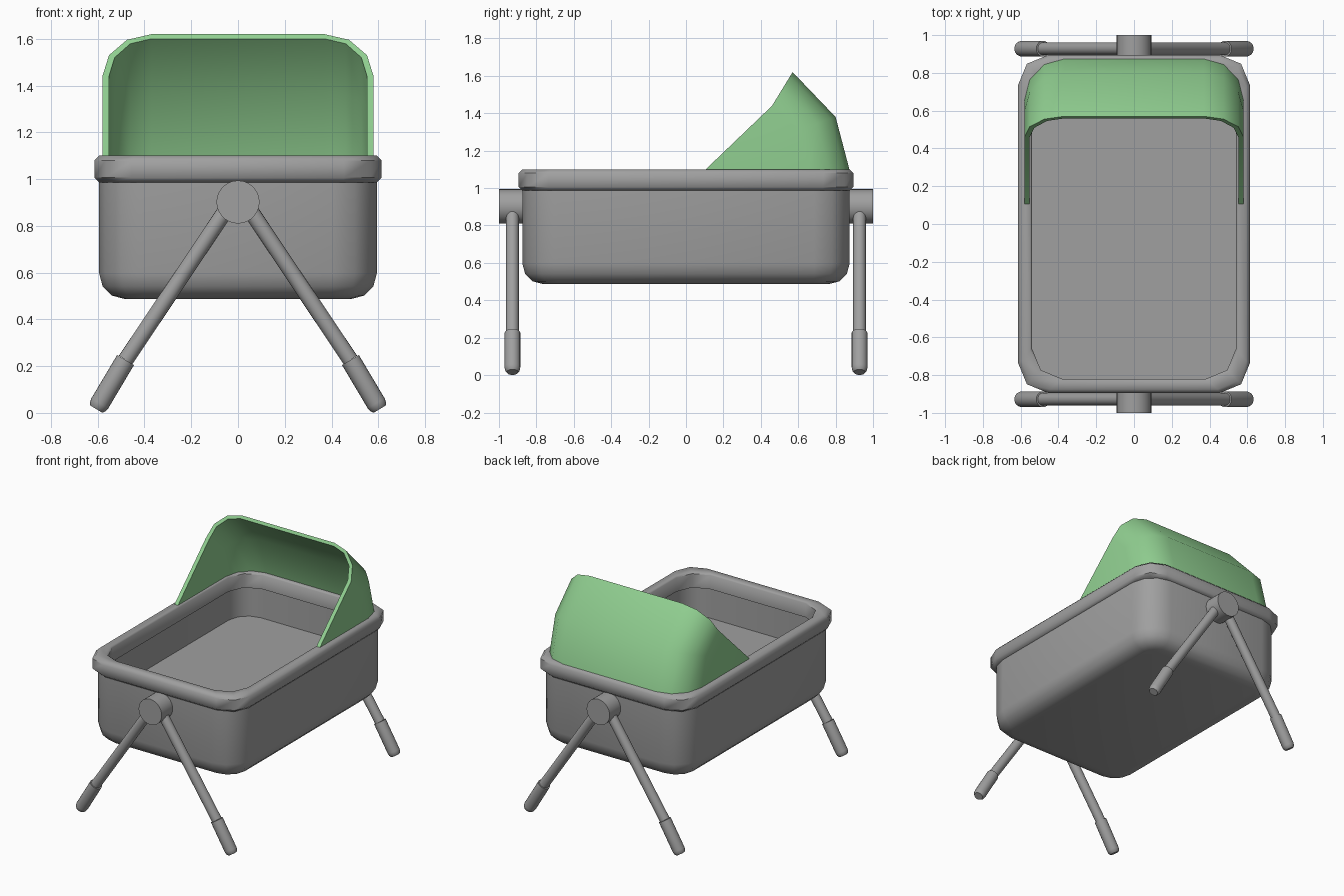
import bpy, bmesh, math
from mathutils import Vector

cube = bpy.data.objects.get("Cube")
if cube:
    bpy.data.objects.remove(cube, do_unlink=True)


def make_material(name, rgb):
    mat = bpy.data.materials.new(name)
    mat.use_nodes = True
    colour = (*rgb, 1)
    mat.diffuse_color = colour
    mat.node_tree.nodes["Principled BSDF"].inputs["Base Color"].default_value = colour
    return mat


GREY = make_material("warm grey", (0.35, 0.35, 0.35))
GREEN = make_material("soft green", (0.28, 0.62, 0.28))


def finish(bm, name, mat, angle):
    """Turn a bmesh into a smooth object with sharp edges kept."""
    bmesh.ops.recalc_face_normals(bm, faces=bm.faces)
    mesh = bpy.data.meshes.new(name)
    bm.to_mesh(mesh)
    bm.free()
    mesh.materials.append(mat)
    mesh.shade_smooth()
    mesh.set_sharp_from_angle(angle=math.radians(angle))
    obj = bpy.data.objects.new(name, mesh)
    bpy.context.collection.objects.link(obj)


def rounded_ring(bm, hx, hy, r, z, seg):
    """Loop of vertices around a rounded rectangle."""
    verts = []
    for q, (sx, sy) in enumerate([(1, 1), (-1, 1), (-1, -1), (1, -1)]):
        for i in range(seg + 1):
            a = math.pi / 2 * (q + i / seg)
            verts.append(bm.verts.new((sx * (hx - r) + r * math.cos(a),
                                       sy * (hy - r) + r * math.sin(a), z)))
    return verts


def bridge(bm, a, b):
    """Join two closed loops with quads."""
    n = len(a)
    for i in range(n):
        j = (i + 1) % n
        bm.faces.new((a[i], a[j], b[j], b[i]))


def loft(name, levels, seg, mat, closed):
    """Skin rounded rectangles; closed joins last to first, else ends are capped."""
    bm = bmesh.new()
    rings = [rounded_ring(bm, *level, seg) for level in levels]
    for a, b in zip(rings, rings[1:]):
        bridge(bm, a, b)
    if closed:
        bridge(bm, rings[-1], rings[0])
    else:
        bm.faces.new(rings[0])
        bm.faces.new(rings[-1])
    finish(bm, name, mat, 47)


# Basket: rounded bottom, outer wall, inner wall and raised floor
HX, HY, R, FILLET, BOTTOM = 0.594, 0.875, 0.19, 0.11, 0.487
basket = []
for i in range(4):
    a = math.pi / 2 * i / 3
    inset = FILLET * (1 - math.sin(a))
    basket.append((HX - inset, HY - inset, R - inset, BOTTOM + FILLET * (1 - math.cos(a))))
basket += [(HX, HY, R, 1.05), (0.55, 0.83, 0.15, 1.05), (0.55, 0.83, 0.15, 0.775)]
loft("basket", basket, 3, GREY, False)

# Rim: closed band with softened edges
OX, OY, IX, IY, E = 0.614, 0.895, 0.54, 0.82, 0.02
rim = [(OX - E, OY - E, 0.15, 0.986), (OX, OY, 0.16, 0.986 + E),
       (OX, OY, 0.16, 1.1 - E), (OX - E, OY - E, 0.15, 1.1),
       (IX + E / 2, IY + E / 2, 0.16, 1.1), (IX, IY, 0.16, 1.09),
       (IX, IY, 0.16, 0.99)]
loft("rim", rim, 2, GREY, True)


def hood_layer(bm, t):
    """One skin of the hood, inset by t; returns its outline loop."""
    columns, tips = [], []
    for side in (1, -1):
        part = []
        for i in range(4):
            a = math.pi / 2 * i / 3
            c, s = math.cos(a), math.sin(a)
            x = side * (0.37 + (0.21 - t) * c)
            part.append([bm.verts.new(p) for p in (
                (x, 0.655 + (0.22 - t) * s, 1.095),
                (x, 0.6 + (0.2 - t) * s, 1.31 + (0.07 - t / 2) * s),
                (x, 0.46 + (0.11 - 0.4 * t) * s, 1.44 + (0.18 - 0.7 * t) * s))])
        tips.append(bm.verts.new((side * (0.58 - t), 0.1, 1.095)))
        bm.faces.new([tips[-1]] + part[0])
        columns += part if side == 1 else part[::-1]
    for a, b in zip(columns, columns[1:]):
        for k in range(2):
            bm.faces.new((a[k], b[k], b[k + 1], a[k + 1]))
    base = [col[0] for col in columns]
    opening = [col[-1] for col in columns]
    return [tips[0]] + base + [tips[1]] + opening[::-1]


# Hood: two skins joined around the base and the opening
bm = bmesh.new()
bridge(bm, hood_layer(bm, 0), hood_layer(bm, 0.028))
finish(bm, "hood", GREEN, 46)


def rod(name, start, end, profile, mat, sides=20):
    """Turned rod: profile holds (fraction along, radius) pairs."""
    start, end = Vector(start), Vector(end)
    rot = (end - start).to_track_quat('Z', 'Y')
    bm = bmesh.new()
    rings = []
    for t, r in profile:
        centre = start.lerp(end, t)
        rings.append([bm.verts.new(centre + rot @ Vector((
            r * math.cos(math.tau * i / sides), r * math.sin(math.tau * i / sides), 0)))
            for i in range(sides)])
    for a, b in zip(rings, rings[1:]):
        bridge(bm, a, b)
    bm.faces.new(rings[0])
    bm.faces.new(rings[-1])
    finish(bm, name, mat, 35)


# Stands: a hub and two splayed legs with sleeved feet at each end
for end, sy in (("front", -1), ("back", 1)):
    y = sy * 0.928
    rod(end + "_hub", (0, sy * 0.86, 0.902), (0, sy, 0.902),
        [(0, 0.092), (1, 0.092)], GREY, 28)
    for label, sx in (("left", 1), ("right", -1)):
        top, ankle, toe = [(sx * x, y, z) for x, z in
                           ((0.03, 0.9), (0.481, 0.226), (0.606, 0.016))]
        rod(f"{end}_{label}_leg", top, ankle, [(0, 0.034), (1, 0.034)], GREY)
        rod(f"{end}_{label}_foot", ankle, toe,
            [(0, 0.042), (0.88, 0.042), (0.95, 0.039), (1, 0.03)], GREY)
